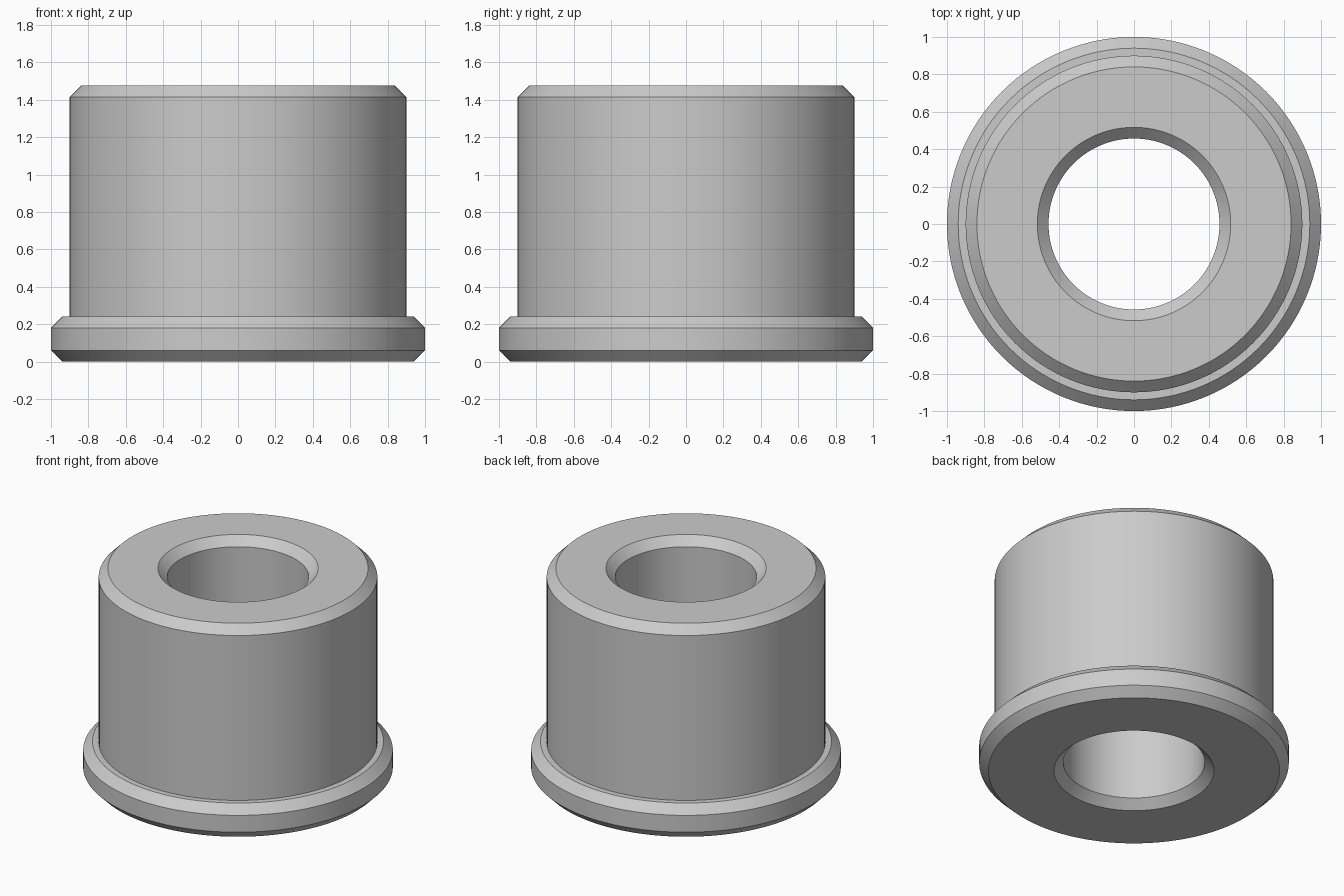
import bpy
import bmesh
from math import cos, sin, tau, radians

cube = bpy.data.objects.get("Cube")
if cube:
    bpy.data.objects.remove(cube)

# Main dimensions
SEGMENTS = 128
HEIGHT = 1.475
FLANGE_TOP = 0.24
FLANGE_R, BODY_R, BORE_R = 1.0, 0.9, 0.457
CHAMFER = 0.06

# Plain grey metal
grey = bpy.data.materials.new("light_grey")
grey.use_nodes = True
grey.diffuse_color = (0.6, 0.6, 0.6, 1)
grey.node_tree.nodes["Principled BSDF"].inputs["Base Color"].default_value = (0.6, 0.6, 0.6, 1)


def lathe(name, profile):
    """Revolve a closed (radius, height) profile around the z axis."""
    bm = bmesh.new()
    rings = []
    for i in range(SEGMENTS):
        a = tau * i / SEGMENTS
        rings.append([bm.verts.new((r * cos(a), r * sin(a), z)) for r, z in profile])
    n = len(profile)
    for i, ring in enumerate(rings):
        after = rings[(i + 1) % SEGMENTS]
        for j in range(n):
            k = (j + 1) % n
            bm.faces.new((ring[j], after[j], after[k], ring[k]))
    bmesh.ops.recalc_face_normals(bm, faces=bm.faces)
    mesh = bpy.data.meshes.new(name)
    bm.to_mesh(mesh)
    bm.free()
    mesh.materials.append(grey)
    obj = bpy.data.objects.new(name, mesh)
    bpy.context.collection.objects.link(obj)
    bpy.ops.object.select_all(action="DESELECT")
    obj.select_set(True)
    bpy.context.view_layer.objects.active = obj
    bpy.ops.object.shade_smooth_by_angle(angle=radians(30))
    return obj


# Flanged sleeve with chamfered rims and a chamfered through bore
c = CHAMFER
lathe("flanged_bushing", [
    (BORE_R + c, 0),
    (FLANGE_R - c, 0),
    (FLANGE_R, c),
    (FLANGE_R, FLANGE_TOP - c),
    (FLANGE_R - c, FLANGE_TOP),
    (BODY_R, FLANGE_TOP),
    (BODY_R, HEIGHT - c),
    (BODY_R - c, HEIGHT),
    (BORE_R + c, HEIGHT),
    (BORE_R, HEIGHT - c),
    (BORE_R, c),
])
